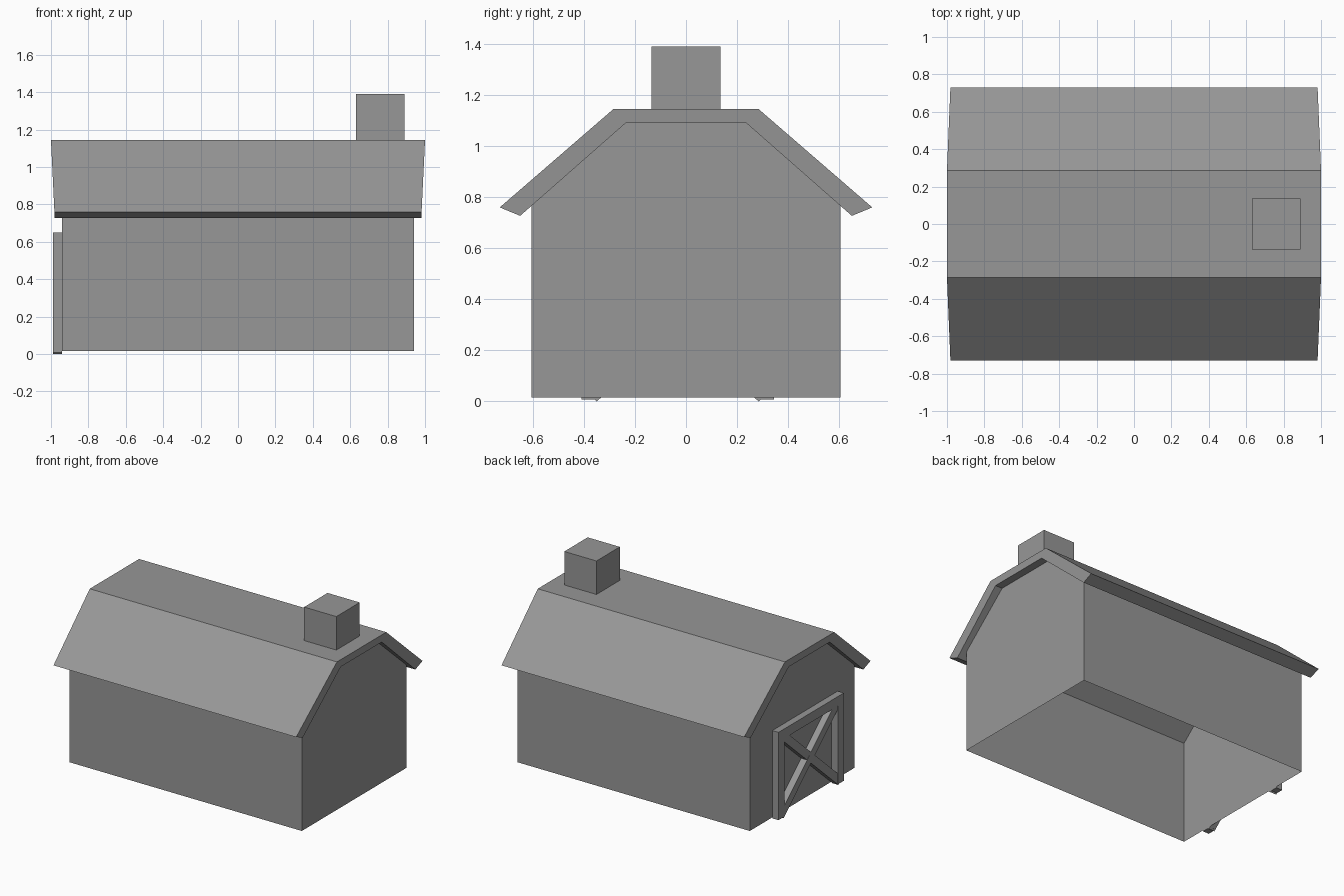
import bpy, bmesh, math
from mathutils import Matrix

if "Cube" in bpy.data.objects:
    bpy.data.objects.remove(bpy.data.objects["Cube"], do_unlink=True)

# One flat grey for the whole barn
grey = bpy.data.materials.new("barn grey")
grey.use_nodes = True
colour = (0.31, 0.31, 0.31, 1)
grey.diffuse_color = colour
grey.node_tree.nodes["Principled BSDF"].inputs["Base Color"].default_value = colour


def finish(name, bm):
    bmesh.ops.recalc_face_normals(bm, faces=bm.faces)
    mesh = bpy.data.meshes.new(name)
    bm.to_mesh(mesh)
    bm.free()
    mesh.materials.append(grey)
    obj = bpy.data.objects.new(name, mesh)
    bpy.context.collection.objects.link(obj)
    return obj


def box(name, low, high, angle=0):
    """Box between two corners, turned about x through its centre."""
    size = [b - a for a, b in zip(low, high)]
    centre = [(a + b) / 2 for a, b in zip(low, high)]
    bm = bmesh.new()
    bmesh.ops.create_cube(bm, size=1, matrix=Matrix.Translation(centre)
                          @ Matrix.Rotation(angle, 4, "X")
                          @ Matrix.Diagonal((*size, 1)))
    return finish(name, bm)


def mirrored(points):
    return points + [(-y, z) for y, z in reversed(points)]


# Walls: thin shell with gabled ends, open underneath
bm = bmesh.new()
profile = mirrored([(-0.605, 0.015), (-0.605, 0.769), (-0.237, 1.09)])
ends = [[bm.verts.new((x, y, z)) for y, z in profile] for x in (-0.94, 0.94)]
for end in ends:
    bm.faces.new(end)
for i in (0, 4):
    bm.faces.new((ends[0][i], ends[0][i + 1], ends[1][i + 1], ends[1][i]))
finish("walls", bm)

# Roof: thick three-sided slab, slightly longer at the top than at the eaves
outer = mirrored([(-0.73, 0.76), (-0.285, 1.145)])
inner = mirrored([(-0.65, 0.727), (-0.237, 1.09)])


def roof_point(bm, side, y, z):
    reach = 0.98 + 0.02 * (z - 0.727) / (1.145 - 0.727)
    return bm.verts.new((side * reach, y, z))


bm = bmesh.new()
shell = [[[roof_point(bm, s, y, z) for y, z in line] for line in (outer, inner)]
         for s in (-1, 1)]
for i in range(3):
    for end in shell:
        bm.faces.new((end[0][i], end[0][i + 1], end[1][i + 1], end[1][i]))
    for k in (0, 1):
        a, b = shell[0][k], shell[1][k]
        bm.faces.new((a[i], a[i + 1], b[i + 1], b[i]))
for i in (0, 3):
    bm.faces.new((shell[0][0][i], shell[0][1][i], shell[1][1][i], shell[1][0][i]))
finish("roof", bm)

# Chimney
box("chimney", (0.63, -0.135, 1.12), (0.89, 0.135, 1.39))

# Door frame on the gable end: two posts and a top rail
front, back = -0.99, -0.94
box("door_post_right", (front, -0.41, 0.008), (back, -0.34, 0.65))
box("door_post_left", (front, 0.275, 0.008), (back, 0.345, 0.65))
box("door_top_rail", (front, -0.34, 0.58), (back, 0.275, 0.65))

# Crossed braces
mid_y, mid_z, run, rise = -0.0325, 0.321, 0.675, 0.598
half = math.hypot(run, rise) / 2
for name, side, inset in (("brace_rising", 1, 0.002), ("brace_falling", -1, 0.001)):
    box(name, (front + inset, mid_y - half, mid_z - 0.03),
        (back, mid_y + half, mid_z + 0.03), side * math.atan2(rise, run))
